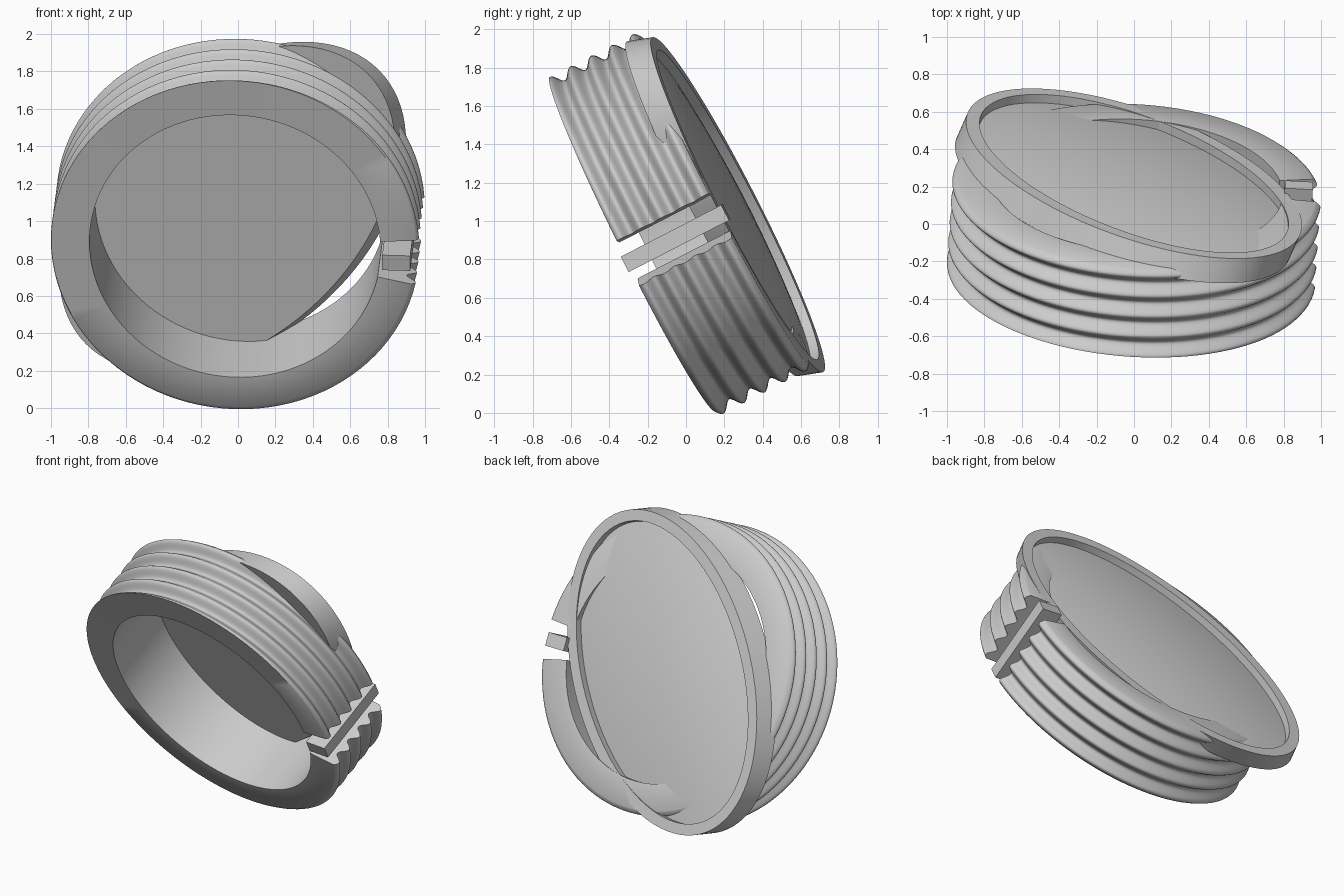
import bpy, bmesh, math
from mathutils import Vector, Matrix

cube = bpy.data.objects.get("Cube")
if cube:
    bpy.data.objects.remove(cube, do_unlink=True)

grey = bpy.data.materials.new("plain_grey")
grey.use_nodes = True
GREY = (0.6, 0.6, 0.6, 1)
grey.diffuse_color = GREY
grey.node_tree.nodes["Principled BSDF"].inputs["Base Color"].default_value = GREY


def frame(axis, across, origin):
    """Matrix whose local z follows axis and local x follows across."""
    z = Vector(axis).normalized()
    x = Vector(across)
    x = (x - z * x.dot(z)).normalized()
    m = Matrix((x, z.cross(x), z)).transposed().to_4x4()
    return Matrix.Translation(origin) @ m


def finish(bm, name, matrix, smooth_angle=50):
    bmesh.ops.recalc_face_normals(bm, faces=bm.faces)
    mesh = bpy.data.meshes.new(name)
    bm.to_mesh(mesh)
    bm.free()
    mesh.materials.append(grey)
    ob = bpy.data.objects.new(name, mesh)
    bpy.context.collection.objects.link(ob)
    ob.matrix_world = matrix
    bpy.ops.object.select_all(action='DESELECT')
    ob.select_set(True)
    bpy.context.view_layer.objects.active = ob
    bpy.ops.object.shade_smooth_by_angle(angle=math.radians(smooth_angle))
    return ob


# Split ring: ridged cross-section swept round the axis, open at the gap,
# with a front face cut at a slight slant to the ridges
HALF, PITCH, PHASE, INNER = 0.267, 0.121, -0.008, 0.78
ring_frame = frame((0.06, 0.887, 0.457), (1, 0, 0), (0, -0.035, 0.988))
STEPS, SEGS = 80, 96


def ring_section(angle):
    front = -HALF - 0.018 * math.cos(angle - math.radians(60))
    points = [(INNER, HALF), (INNER, front)]
    for i in range(STEPS + 1):
        h = front + (HALF - front) * i / STEPS
        wave = 0.5 + 0.5 * math.cos(2 * math.pi * (h - PHASE) / PITCH)
        points.append((0.935 + 0.052 * wave, h))
    return points


bm = bmesh.new()
start, end = math.radians(11.5), math.radians(360 - 4)
loops = []
for s in range(SEGS + 1):
    a = start + (end - start) * s / SEGS
    loops.append([bm.verts.new((r * math.cos(a), r * math.sin(a), h))
                  for r, h in ring_section(a)])
n = len(loops[0])
for p, q in zip(loops, loops[1:]):
    for i in range(n):
        j = (i + 1) % n
        bm.faces.new((p[i], p[j], q[j], q[i]))
bm.faces.new(loops[0])
bm.faces.new(loops[-1])
finish(bm, "ridged_split_ring", ring_frame)

# Key bar floating in the gap
bm = bmesh.new()
bmesh.ops.create_cube(bm, size=1)
bmesh.ops.scale(bm, vec=(0.15, 0.09, 0.59), verts=bm.verts)
bmesh.ops.translate(bm, vec=(0.865, 0.06, 0), verts=bm.verts)
finish(bm, "gap_key_bar", ring_frame)

# Oval lid: flat front set slightly sideways, raised rim and domed floor at the back
MAJOR, MINOR, THICK, RIM, DEPTH = 1.13, 0.707, 0.135, 0.075, 0.05
lid_frame = frame((0.126, 0.906, 0.406), (0.638, -0.388, 0.668), (0, 0.27, 1.085))
SHIFT = -0.055
rows = [(0, 0, -THICK, SHIFT), (1, 0, -THICK, SHIFT), (1, 0, 0, 0),
        (1, RIM, 0, 0), (1, RIM, -DEPTH, 0)]
for i in range(7, -1, -1):
    k = i / 8
    rows.append((k, RIM, -DEPTH + 0.06 * (1 - k * k), 0))
bm = bmesh.new()
SIDES = 96
prev = None
for k, inset, h, dy in rows:
    if k == 0:
        ring = [bm.verts.new((0, dy, h))] * SIDES
    else:
        ring = []
        for s in range(SIDES):
            a = 2 * math.pi * s / SIDES
            ring.append(bm.verts.new((k * (MAJOR - inset) * math.cos(a),
                                      dy + k * (MINOR - inset) * math.sin(a), h)))
    if prev:
        for i in range(SIDES):
            j = (i + 1) % SIDES
            corners = dict.fromkeys((prev[i], prev[j], ring[j], ring[i]))
            bm.faces.new(list(corners))
    prev = ring
finish(bm, "oval_rimmed_lid", lid_frame)
